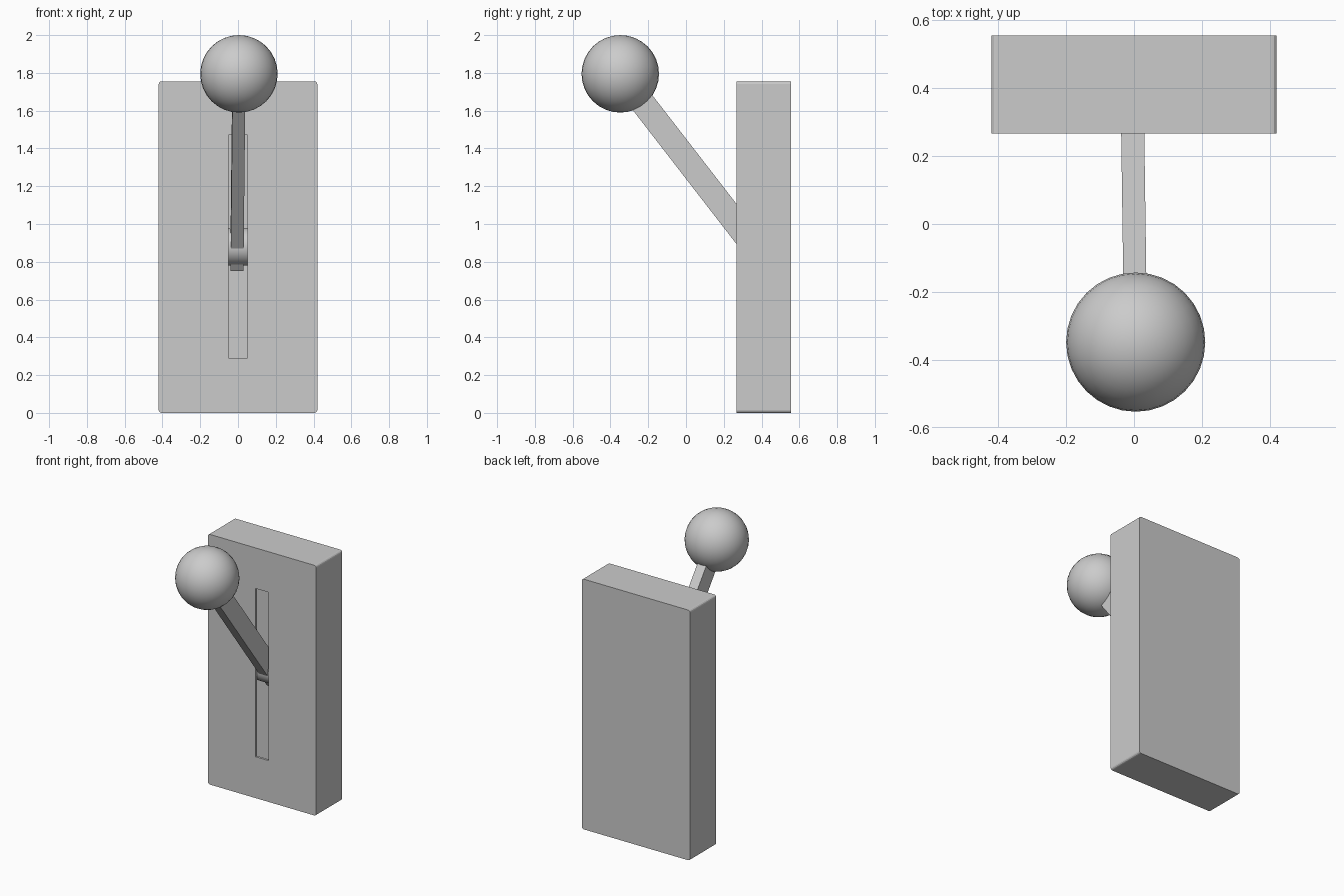
import bpy
import bmesh
import math
from mathutils import Matrix, Vector

default = bpy.data.objects.get("Cube")
if default:
    bpy.data.objects.remove(default, do_unlink=True)

grey = bpy.data.materials.new("plain grey")
grey.use_nodes = True
grey.diffuse_color = (0.6, 0.6, 0.6, 1)
grey.node_tree.nodes["Principled BSDF"].inputs["Base Color"].default_value = (0.6, 0.6, 0.6, 1)


def add_object(name, bm, smooth=False):
    mesh = bpy.data.meshes.new(name)
    bmesh.ops.recalc_face_normals(bm, faces=bm.faces)
    for face in bm.faces:
        face.smooth = smooth
    bm.to_mesh(mesh)
    bm.free()
    mesh.materials.append(grey)
    obj = bpy.data.objects.new(name, mesh)
    bpy.context.collection.objects.link(obj)
    return obj


def box(low, high):
    low, high = Vector(low), Vector(high)
    bm = bmesh.new()
    bmesh.ops.create_cube(bm, size=1)
    bmesh.ops.scale(bm, vec=high - low, verts=bm.verts)
    bmesh.ops.translate(bm, vec=(low + high) / 2, verts=bm.verts)
    return bm


def cut(target, name, bm):
    cutter = add_object(name, bm)
    cutter.hide_render = True
    cutter.hide_set(True)
    mod = target.modifiers.new(name, 'BOOLEAN')
    mod.operation = 'DIFFERENCE'
    mod.solver = 'EXACT'
    mod.object = cutter


# Hollow housing with softened corners along its depth, and a front slot
bm = box((-0.42, 0.267, 0), (0.42, 0.555, 1.755))
depth_edges = [e for e in bm.edges
               if abs(e.verts[0].co.y - e.verts[1].co.y) > 0.1]
bmesh.ops.bevel(bm, geom=depth_edges, offset=0.015, segments=3,
                profile=0.5, affect='EDGES')
housing = add_object("housing", bm)
cut(housing, "cavity_cutter", box((-0.4, 0.283, 0.02), (0.4, 0.54, 1.735)))
cut(housing, "slot_cutter", box((-0.05, 0.2, 0.29), (0.05, 0.3, 1.47)))

# Pivot drum behind the slot
bm = bmesh.new()
bmesh.ops.create_cone(bm, cap_ends=True, segments=32, radius1=0.1,
                      radius2=0.1, depth=0.2,
                      matrix=Matrix.Translation((0, 0.385, 0.88))
                      @ Matrix.Rotation(math.pi / 2, 4, 'Y'))
pivot = add_object("pivot_drum", bm, True)

# Square lever rising from the pivot to the knob
knob_centre = Vector((0.005, -0.348, 1.795))
lever_foot = Vector((-0.006, 0.43, 0.79))
axis = lever_foot - knob_centre
bm = box((-0.034, -0.065, 0), (0.034, 0.065, axis.length))
tilt = math.atan2(-axis.y, -axis.z)
bmesh.ops.rotate(bm, cent=(0, 0, 0), verts=bm.verts,
                 matrix=Matrix.Rotation(-tilt, 3, 'X'))
bmesh.ops.translate(bm, vec=lever_foot, verts=bm.verts)
for v in bm.verts:
    v.co.x += 0.011 * (lever_foot.y - v.co.y) / axis.y
add_object("lever", bm)

# Round knob
bm = bmesh.new()
bmesh.ops.create_uvsphere(bm, u_segments=32, v_segments=16, radius=0.205,
                          matrix=Matrix.Translation(knob_centre))
add_object("knob", bm, True)

# Keep the drum rims crisp
bpy.ops.object.select_all(action='DESELECT')
pivot.select_set(True)
bpy.context.view_layer.objects.active = pivot
bpy.ops.object.shade_smooth_by_angle(angle=math.radians(35))
